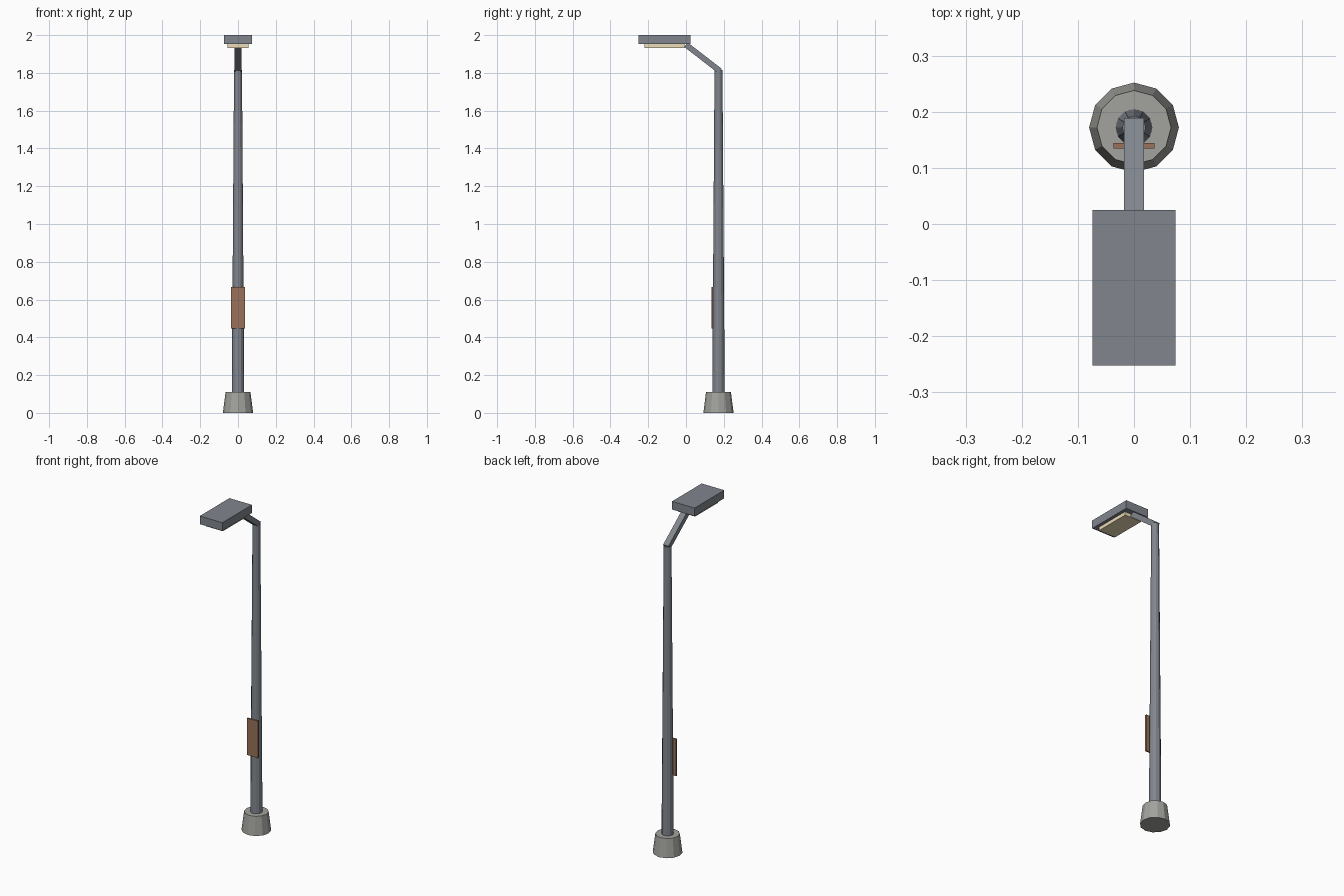
import bpy, math

if "Cube" in bpy.data.objects:
    bpy.data.objects.remove(bpy.data.objects["Cube"])

POLE_Y = 0.172


def material(name, rgb):
    m = bpy.data.materials.new(name)
    m.diffuse_color = (*rgb, 1)
    m.use_nodes = True
    m.node_tree.nodes["Principled BSDF"].inputs["Base Color"].default_value = m.diffuse_color
    return m


metal = material("metal", (0.22, 0.24, 0.27))
concrete = material("concrete", (0.36, 0.36, 0.34))
rust = material("rust", (0.32, 0.17, 0.10))
glow = material("lens", (0.85, 0.72, 0.48))


def finish(name, mat):
    ob = bpy.context.object
    ob.name = name
    ob.data.materials.append(mat)
    return ob


def tapered(name, r1, r2, z0, z1, mat, sides=12):
    bpy.ops.mesh.primitive_cone_add(vertices=sides, radius1=r1, radius2=r2,
                                    depth=z1 - z0, location=(0, POLE_Y, (z0 + z1) / 2))
    return finish(name, mat)


def box(name, size, loc, mat, tilt=0):
    bpy.ops.mesh.primitive_cube_add(size=1, location=loc, rotation=(tilt, 0, 0))
    ob = finish(name, mat)
    ob.scale = size
    bpy.ops.object.transform_apply(location=False, rotation=False, scale=True)
    return ob


# Footing and tapered pole
tapered("footing", 0.08, 0.066, 0, 0.11, concrete)
tapered("pole", 0.033, 0.021, 0.08, 1.815, metal)

# Sloping arm from the pole top up to the lamp head
y0, z0, y1, z1 = 0.18, 1.81, 0.0, 1.949
box("arm", (0.035, math.hypot(y1 - y0, z1 - z0), 0.03),
    (0, (y0 + y1) / 2, (z0 + z1) / 2), metal, math.atan2(z1 - z0, y1 - y0) + math.pi)

# Lamp head with the lens under it
box("lamp_head", (0.148, 0.277, 0.048), (0, -0.1135, 1.976), metal)
box("lens", (0.11, 0.213, 0.03), (0, -0.1135, 1.947), glow)

# Access panel on the front of the pole
box("access_panel", (0.073, 0.009, 0.218), (0, 0.1395, 0.557), rust)
